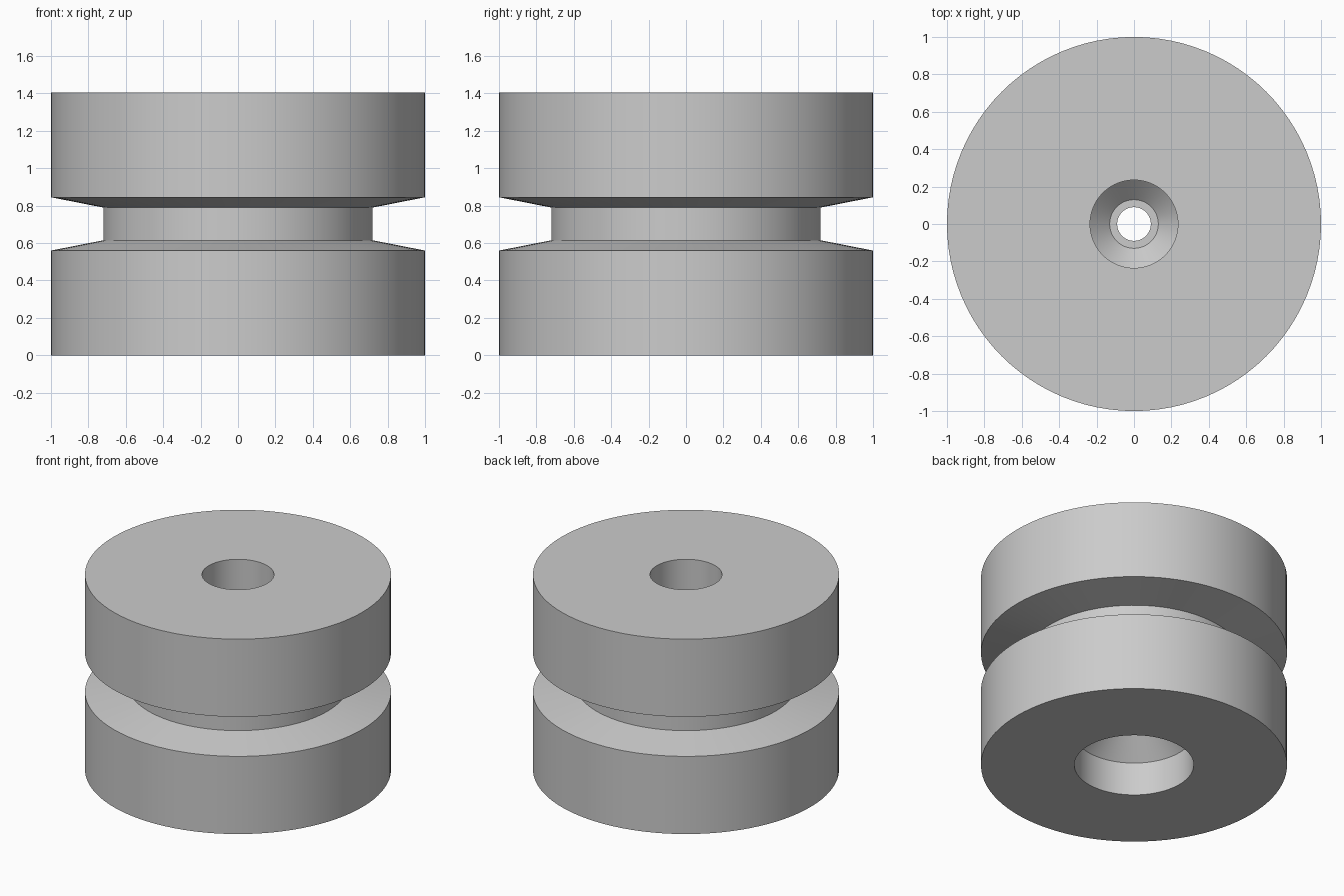
import bpy, bmesh, math

if "Cube" in bpy.data.objects:
    bpy.data.objects.remove(bpy.data.objects["Cube"])

SEGMENTS = 96

grey = bpy.data.materials.new("plain_grey")
grey.diffuse_color = (0.6, 0.6, 0.6, 1)
grey.use_nodes = True
grey.node_tree.nodes["Principled BSDF"].inputs["Base Color"].default_value = grey.diffuse_color

# Closed half-section (radius, height)
profile = [
    # outside: lower flange, groove, upper flange
    (0.39, 0.0), (1.0, 0.0), (1.0, 0.56), (0.72, 0.615),
    (0.72, 0.79), (1.0, 0.845), (1.0, 1.405),
    # upper bore, conical seat, ledge and through hole
    (0.235, 1.405), (0.235, 0.86), (0.13, 0.76), (0.09, 0.76),
    # lower cone and wide lower bore
    (0.09, 0.54), (0.39, 0.24),
]


def lathe(name, section, material):
    """Revolve a closed section around the z axis."""
    bm = bmesh.new()
    rings = []
    for i in range(SEGMENTS):
        a = 2 * math.pi * i / SEGMENTS
        rings.append([bm.verts.new((r * math.cos(a), r * math.sin(a), z))
                      for r, z in section])
    n = len(section)
    for i, ring in enumerate(rings):
        nxt = rings[(i + 1) % SEGMENTS]
        for j in range(n):
            k = (j + 1) % n
            bm.faces.new((ring[j], nxt[j], nxt[k], ring[k]))
    bmesh.ops.recalc_face_normals(bm, faces=bm.faces)
    mesh = bpy.data.meshes.new(name)
    bm.to_mesh(mesh)
    bm.free()
    mesh.materials.append(material)
    obj = bpy.data.objects.new(name, mesh)
    bpy.context.collection.objects.link(obj)
    return obj


# Grooved spool with stepped bore
spool = lathe("grooved_spool", profile, grey)
bpy.context.view_layer.objects.active = spool
spool.select_set(True)
bpy.ops.object.shade_smooth_by_angle(angle=math.radians(30))
